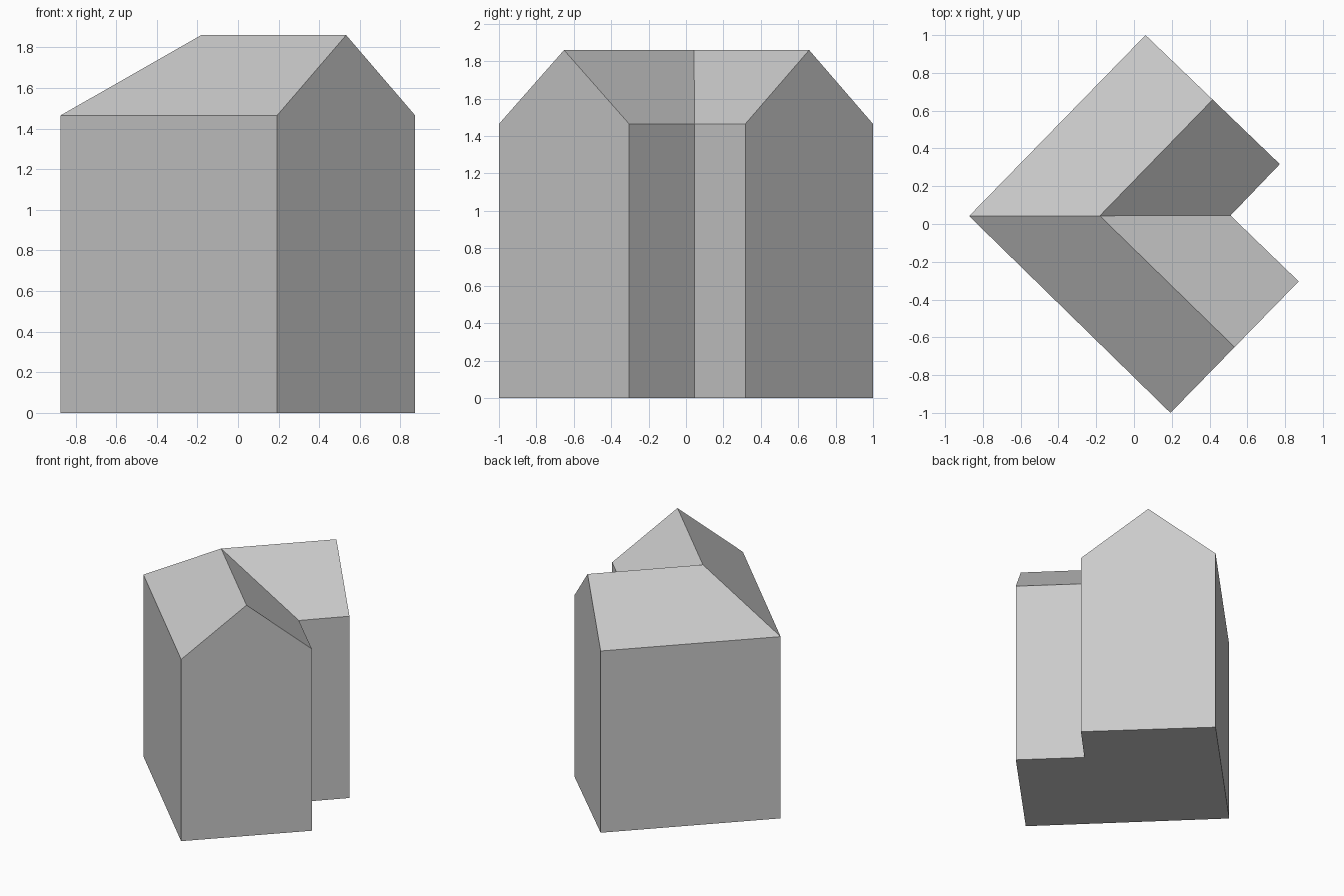
import bpy
import bmesh
from mathutils import Vector

cube = bpy.data.objects.get("Cube")
if cube:
    bpy.data.objects.remove(cube, do_unlink=True)

EAVE, RIDGE = 1.465, 1.86

# L-shaped footprint, counter-clockwise seen from above
outer = Vector((-0.873, 0.042))
front_a, front_b = Vector((0.193, -1.0)), Vector((0.872, -0.304))
inner = Vector((0.511, 0.045))
back_b, back_a = Vector((0.772, 0.317)), Vector((0.061, 1.0))
footprint = [outer, front_a, front_b, inner, back_b, back_a]

grey = bpy.data.materials.new("light_grey")
grey.use_nodes = True
colour = (0.6, 0.6, 0.6, 1)
grey.diffuse_color = colour
grey.node_tree.nodes["Principled BSDF"].inputs["Base Color"].default_value = colour


def at(p, z):
    return (p.x, p.y, z)


def ridge(p, q):
    """Ridge point halfway between two eave corners."""
    return at((p + q) / 2, RIDGE)


def build(name, polygons):
    bm = bmesh.new()
    for poly in polygons:
        bm.faces.new([bm.verts.new(co) for co in poly])
    bmesh.ops.remove_doubles(bm, verts=bm.verts, dist=0.0001)
    mesh = bpy.data.meshes.new(name)
    bm.to_mesh(mesh)
    bm.free()
    mesh.materials.append(grey)
    obj = bpy.data.objects.new(name, mesh)
    bpy.context.collection.objects.link(obj)
    return obj


# Walls with floor; the two wing ends rise into gables
walls = [[at(p, 0) for p in reversed(footprint)]]
gables = [(front_a, front_b), (back_b, back_a)]
for p, q in zip(footprint, footprint[1:] + footprint[:1]):
    wall = [at(p, 0), at(q, 0), at(q, EAVE)]
    if (p, q) in gables:
        wall.append(ridge(p, q))
    wall.append(at(p, EAVE))
    walls.append(wall)
build("walls", walls)

# Pitched roof: an outer and an inner slope per wing, mitred at the corner
corner = ridge(outer, inner)
front_end, back_end = ridge(front_a, front_b), ridge(back_a, back_b)
build("roof", [
    [at(outer, EAVE), at(front_a, EAVE), front_end, corner],
    [at(front_b, EAVE), at(inner, EAVE), corner, front_end],
    [at(inner, EAVE), at(back_b, EAVE), back_end, corner],
    [at(back_a, EAVE), at(outer, EAVE), corner, back_end],
])
